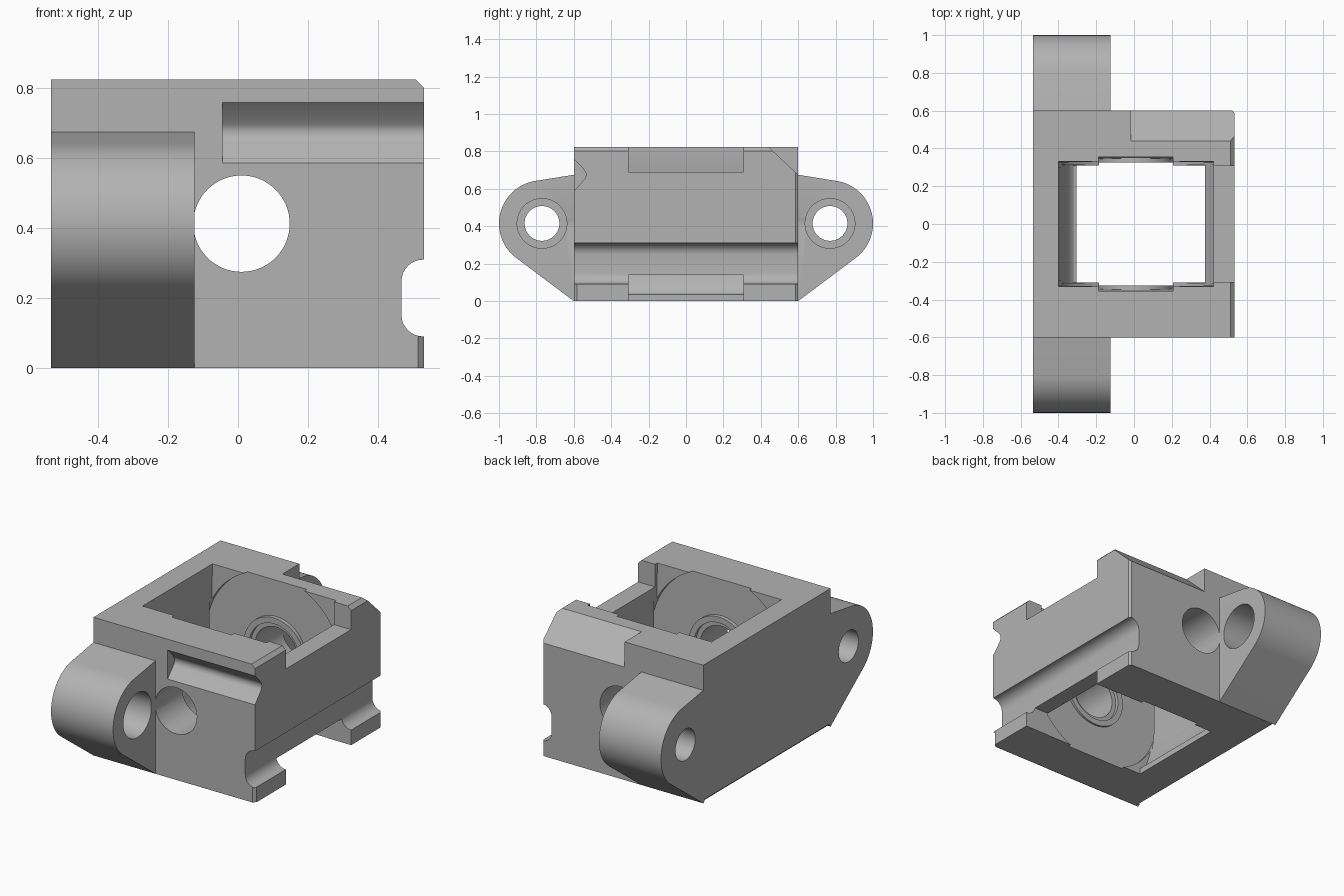
import bpy, bmesh, math

if "Cube" in bpy.data.objects:
    bpy.data.objects.remove(bpy.data.objects["Cube"])

grey = bpy.data.materials.new("plain_grey")
grey.diffuse_color = (0.45, 0.45, 0.45, 1)
grey.use_nodes = True
grey.node_tree.nodes["Principled BSDF"].inputs["Base Color"].default_value = grey.diffuse_color
CX, CZ = 0.01, 0.413          # cross bore axis


def arc(cx, cy, r, a0, a1, n=12):
    return [(cx + r * math.cos(math.radians(a0 + (a1 - a0) * i / n)),
             cy + r * math.sin(math.radians(a0 + (a1 - a0) * i / n))) for i in range(n + 1)]


def circle(cx, cy, r, n=64):
    return arc(cx, cy, r, 0, 360, n)[:-1]


def prism(name, pts, axis, a, b):
    """Extrude a closed profile along x (pts = y,z), y (x,z) or z (x,y)."""
    place = {'x': lambda p, t: (t, p[0], p[1]), 'y': lambda p, t: (p[0], t, p[1]),
             'z': lambda p, t: (p[0], p[1], t)}[axis]
    bm = bmesh.new()
    lo = [bm.verts.new(place(p, a)) for p in pts]
    hi = [bm.verts.new(place(p, b)) for p in pts]
    n = len(pts)
    bm.faces.new(lo)
    bm.faces.new(hi)
    for i in range(n):
        j = (i + 1) % n
        bm.faces.new((lo[i], lo[j], hi[j], hi[i]))
    bmesh.ops.recalc_face_normals(bm, faces=bm.faces)
    me = bpy.data.meshes.new(name)
    bm.to_mesh(me)
    bm.free()
    ob = bpy.data.objects.new(name, me)
    bpy.context.collection.objects.link(ob)
    return ob


def box(name, x0, x1, y0, y1, z0, z1):
    return prism(name, [(x0, y0), (x1, y0), (x1, y1), (x0, y1)], 'z', z0, z1)


def combine(target, tool, op='DIFFERENCE'):
    mod = target.modifiers.new("bool", 'BOOLEAN')
    mod.operation, mod.solver, mod.object = op, 'EXACT', tool
    bpy.context.view_layer.objects.active = target
    bpy.ops.object.modifier_apply(modifier=mod.name)
    bpy.data.objects.remove(tool)


# housing block with rounded rail groove along the right side
profile = [(-0.535, 0.02), (-0.515, 0), (0.532, 0), (0.532, 0.09)]
profile += arc(0.53, 0.152, 0.062, 270, 180, 8)
profile += arc(0.53, 0.248, 0.062, 180, 90, 8)
profile += [(0.532, 0.31), (0.532, 0.803), (0.51, 0.825), (-0.535, 0.825)]
body = prism("housing", profile, 'y', -0.6, 0.6)

# corner chamfers, front groove and sloped rear top edge
combine(body, prism("cut", [(0.515, 0.61), (0.54, 0.575), (0.54, 0.61)], 'z', -0.1, 0.9))
combine(body, prism("cut", [(0.505, -0.61), (0.54, -0.575), (0.54, -0.61)], 'z', -0.1, 0.09))
groove = [(-0.61, 0.77), (-0.552, 0.712)] + arc(-0.575, 0.675, 0.04, 45, -45, 8) + [(-0.61, 0.576)]
combine(body, prism("cut", groove, 'x', -0.045, 0.6))
combine(body, prism("cut", [(0.43, 0.835), (0.61, 0.665), (0.61, 0.835)], 'x', -0.015, 0.6))

# mounting ears with tapered flanks
for s in (-1, 1):
    pts = [(0.59, 0.01), (0.59, 0.675), (0.6, 0.675)] + arc(0.77, 0.415, 0.23, 81, -53.2, 32) + [(0.6, 0)]
    combine(body, prism("ear", [(s * y, z) for y, z in pts], 'x', -0.535, -0.125), 'UNION')

# inner cavity: left wall curves inward near the bottom, end walls slightly drafted
cavity = [(-0.305, -0.05), (-0.305, 0.035)]
cavity += [(-0.305 - 0.095 * math.sin(math.radians(a)), 0.035 + 0.33 * (1 - math.cos(math.radians(a))))
           for a in range(10, 91, 10)]
cavity += [(-0.4, 0.87), (0.42, 0.87), (0.42, 0.2), (0.375, 0.14), (0.375, -0.05)]
cut = prism("cut", cavity, 'y', -1, 1)
for v in cut.data.vertices:
    v.co.y *= 0.31 + 0.02 * v.co.z / 0.825
combine(body, cut)

# round recesses in both end walls
cut = prism("cut", circle(CX, CZ, 0.457, 96), 'y', -1, 1)
for v in cut.data.vertices:
    v.co.y *= 0.33 + 0.025 * v.co.z / 0.825
lo = box("clip", -0.6, 0.6, -0.3, 0.3, -0.2, 1)
combine(cut, lo)
combine(body, cut)

# bearing bosses around the bore
for s in (-1, 1):
    combine(body, prism("boss", circle(CX, CZ, 0.2), 'y', s * 0.325, s * 0.4), 'UNION')
    combine(body, prism("cut", circle(CX, CZ, 0.165), 'y', s * 0.30, s * 0.345))

# notches through the right wall, above and below
combine(body, box("cut", 0.40, 0.6, -0.308, 0.308, 0.69, 0.9))
combine(body, box("cut", 0.35, 0.6, -0.308, 0.308, -0.1, 0.14))

# cross bore and counterbored ear holes
combine(body, prism("cut", circle(CX, CZ, 0.138), 'y', -0.8, 0.8))
for s in (-1, 1):
    combine(body, prism("cut", circle(s * 0.77, 0.415, 0.093), 'x', -0.7, 0.0))
    combine(body, prism("cut", circle(s * 0.77, 0.415, 0.133), 'x', -0.40, -0.1))

body.data.materials.clear()
body.data.materials.append(grey)
for p in body.data.polygons:
    p.material_index = 0
bpy.ops.object.select_all(action='DESELECT')
body.select_set(True)
bpy.context.view_layer.objects.active = body
bpy.ops.object.shade_smooth_by_angle(angle=math.radians(25))
